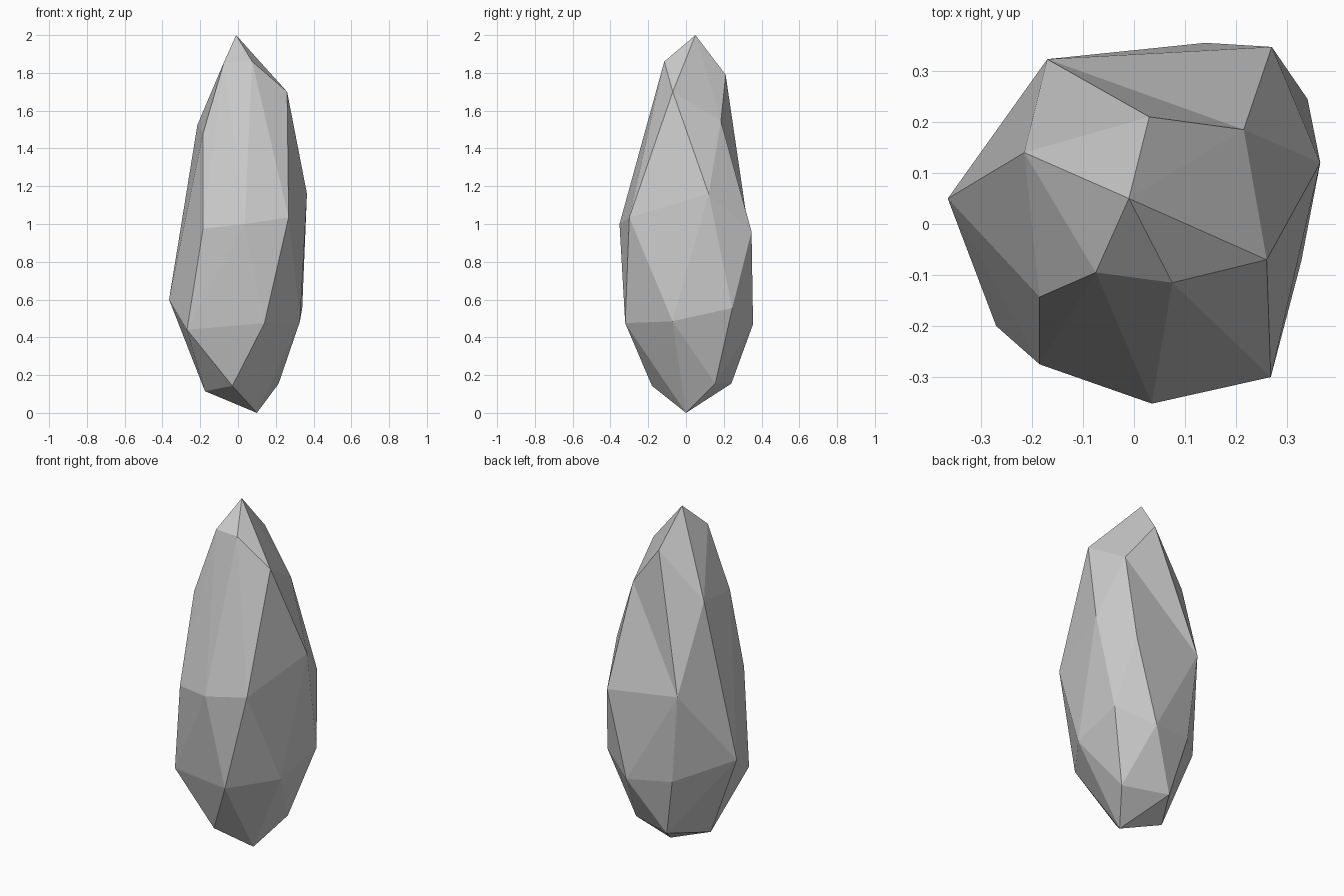
import bpy, bmesh

if "Cube" in bpy.data.objects:
    bpy.data.objects.remove(bpy.data.objects["Cube"])

# Facet corners of the stone, grouped from the tip to the foot
tip = [(-.01, .05, 2.0)]
shoulder = [(.03, .21, 1.79), (.215, .185, 1.545), (.26, -.07, 1.70), (.075, -.115, 1.86),
            (-.075, -.095, 1.855), (-.215, .14, 1.525), (-.185, -.143, 1.48)]
waist = [(-.17, .323, 1.02), (.27, .347, .96), (.365, .12, 1.16), (.268, -.30, 1.035),
         (.035, -.352, 1.0), (-.185, -.275, .975), (-.365, .05, .60)]
belly = [(-.27, -.20, .44), (.14, -.322, .475), (.328, -.072, .485), (.34, .245, .555),
         (.14, .355, .47), (-.12, .30, .50)]
foot = [(-.175, .02, .115), (-.03, -.18, .143), (.215, .155, .155), (-.043, .24, .155),
        (.10, 0, 0)]

bm = bmesh.new()
verts = [bm.verts.new(p) for p in tip + shoulder + waist + belly + foot]
upper_back, notch, back_left, back_right = verts[1], verts[2], verts[8], verts[9]
bmesh.ops.convex_hull(bm, input=verts)
print("loose corners:", [tuple(v.co) for v in bm.verts if not v.link_faces])

# Shallow notch on the upper back: turn one edge inward
ridge = bm.edges.get((upper_back, back_right))
if ridge:
    bmesh.ops.rotate_edges(bm, edges=[ridge], use_ccw=False)
bmesh.ops.recalc_face_normals(bm, faces=bm.faces)

mesh = bpy.data.meshes.new("stone")
bm.to_mesh(mesh)
bm.free()
stone = bpy.data.objects.new("stone", mesh)
bpy.context.collection.objects.link(stone)
